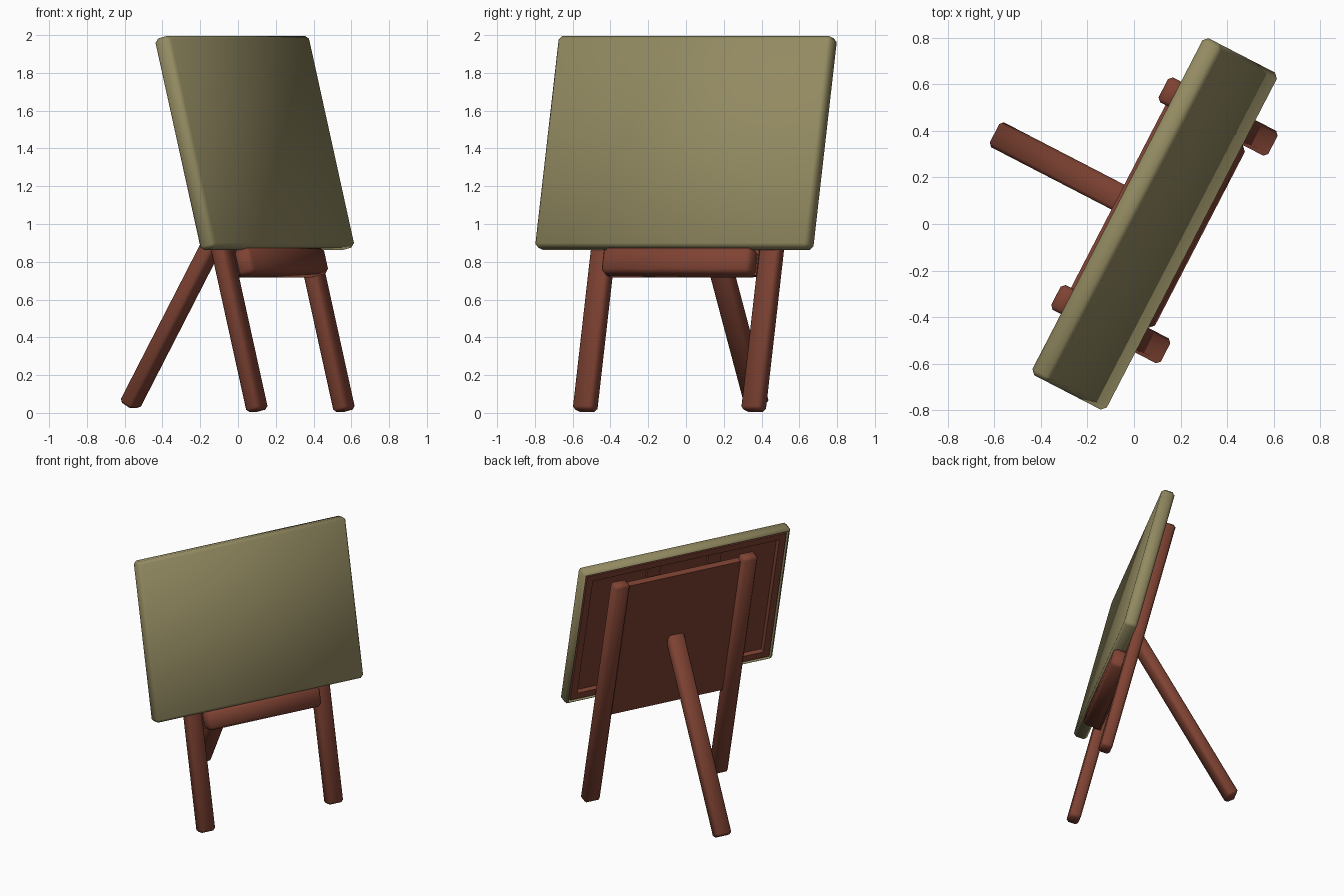
import bpy, bmesh, math
from mathutils import Matrix, Vector

if "Cube" in bpy.data.objects:
    bpy.data.objects.remove(bpy.data.objects["Cube"])

def material(name, rgb):
    m = bpy.data.materials.new(name)
    m.diffuse_color = (*rgb, 1)
    m.use_nodes = True
    m.node_tree.nodes["Principled BSDF"].inputs["Base Color"].default_value = m.diffuse_color
    return m

WOOD = material("red_wood", (0.21, 0.055, 0.033))
CLOTH = material("canvas_cloth", (0.29, 0.255, 0.12))

TURN = Matrix.Rotation(math.radians(62.65), 4, 'Z')
LEAN = TURN @ Matrix.Rotation(math.radians(-13.9), 4, 'X')   # frame of the leaning board
MID = 0.074                                                  # centre line of the stand

def block(name, lo, hi, mat, bevel=0.0, frame=LEAN, recess=None):
    """Chamfered box between two corners; recess=(rim, depth) hollows its +y side."""
    lo, hi = Vector(lo), Vector(hi)
    bm = bmesh.new()
    bmesh.ops.create_cube(bm, size=1, matrix=Matrix.Translation((lo + hi) / 2)
                          @ Matrix.Diagonal((*(hi - lo), 1)))
    if bevel:
        bmesh.ops.bevel(bm, geom=bm.edges[:], offset=bevel, segments=1,
                        affect='EDGES', profile=0.5)
    if recess:
        back = max(bm.faces, key=lambda f: f.calc_center_median().y)
        bmesh.ops.inset_region(bm, faces=[back], thickness=recess[0])
        for v in back.verts:
            v.co.y -= recess[1]
    bmesh.ops.recalc_face_normals(bm, faces=bm.faces[:])
    me = bpy.data.meshes.new(name)
    bm.to_mesh(me)
    bm.free()
    me.materials.append(mat)
    ob = bpy.data.objects.new(name, me)
    bpy.context.collection.objects.link(ob)
    ob.matrix_world = frame
    bpy.ops.object.select_all(action='DESELECT')
    ob.select_set(True)
    bpy.context.view_layer.objects.active = ob
    bpy.ops.object.shade_smooth_by_angle(angle=math.radians(50))
    return ob

# stretched canvas, hollow at the back
CX, HW, Z0, Z1 = 0.041, 0.815, 0.791, 1.945
block("canvas", (CX - HW, -0.467, Z0), (CX + HW, -0.372, Z1), CLOTH, 0.02, recess=(0.015, 0.07))

# stretcher frame inside the canvas: backing, rails, stiles and two cross bars
e, w = 0.034, 0.05
x0, x1, z0, z1 = CX - HW + e, CX + HW - e, Z0 + e, Z1 - e
block("canvas_backing", (x0, -0.445, z0), (x1, -0.415, z1), WOOD)
for n, a, b in (("bottom_rail", z0, z0 + w), ("top_rail", z1 - w, z1)):
    block("canvas_" + n, (x0, -0.44, a), (x1, -0.377, b), WOOD)
for n, a, b in (("left_stile", x0, x0 + w), ("right_stile", x1 - w, x1)):
    block("canvas_" + n, (a, -0.44, z0 + w), (b, -0.377, z1 - w), WOOD)
for n, s in (("left", -1), ("right", 1)):
    c = CX + s * 0.238
    block("canvas_cross_bar_" + n, (c - 0.05, -0.43, z0 + w), (c + 0.05, -0.395, z1 - w), WOOD)

# leaning front legs
for n, s in (("left", -1), ("right", 1)):
    c = MID + s * 0.502
    block("front_leg_" + n, (c - 0.06, -0.372, -0.07), (c + 0.06, -0.288, 1.83), WOOD, 0.016)

# back panel and the ledge the canvas rests on
block("back_panel", (MID - 0.45, -0.372, 0.66), (MID + 0.45, -0.325, 1.79), WOOD)
block("ledge", (MID - 0.442, -0.456, 0.652), (MID + 0.442, -0.327, 0.795), WOOD, 0.022)

# prop leg at the back
PROP = TURN @ Matrix.Translation((MID - 0.003, 0.683, 0.04)) @ Matrix.Rotation(math.radians(30), 4, 'X')
block("back_leg", (-0.06, -0.042, 0), (0.06, 0.042, 1.44), WOOD, 0.016, PROP)
